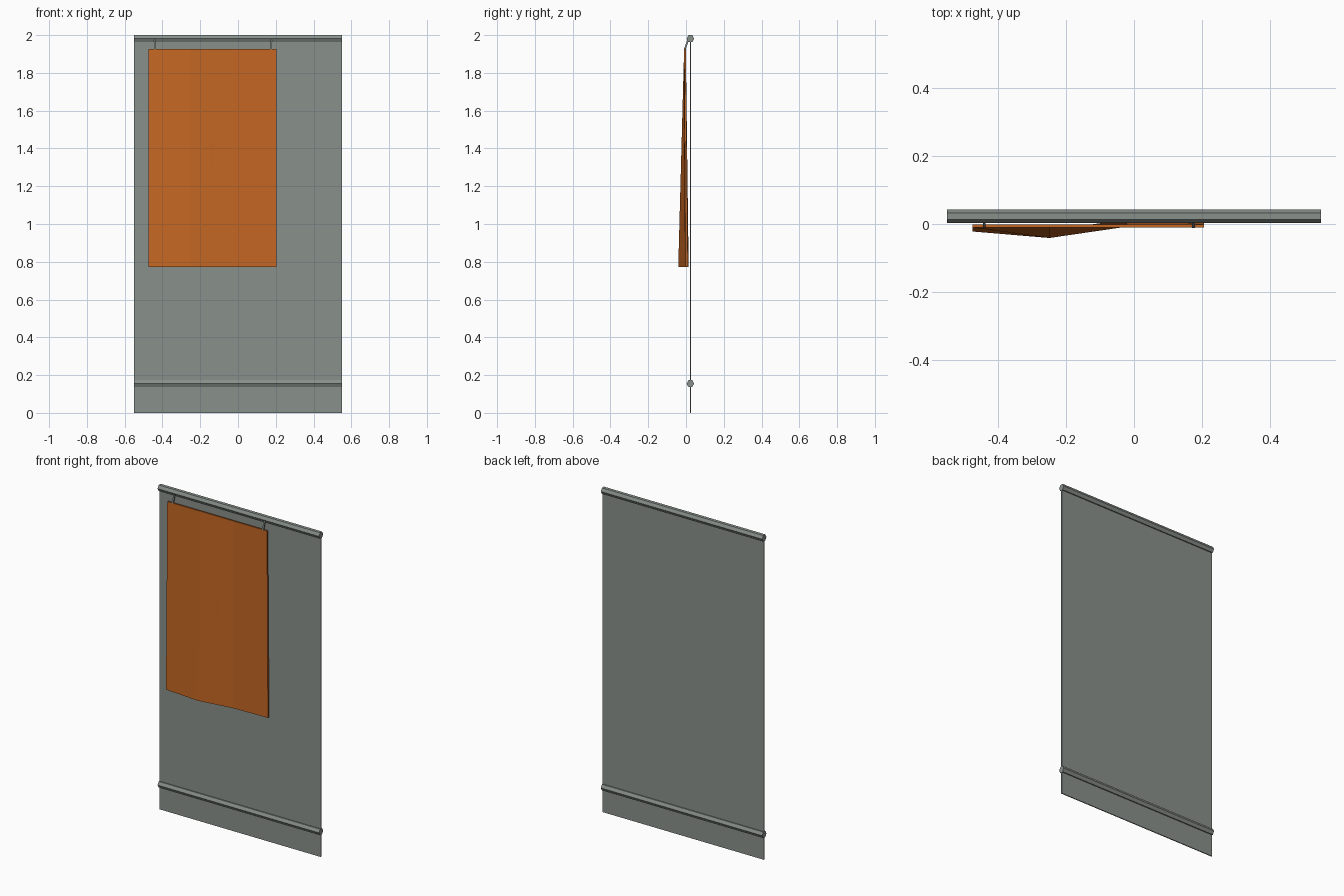
import bpy, bmesh, math
from mathutils import Vector

cube = bpy.data.objects.get("Cube")
if cube:
    bpy.data.objects.remove(cube, do_unlink=True)


def material(name, color):
    m = bpy.data.materials.new(name)
    m.use_nodes = True
    m.diffuse_color = color
    m.node_tree.nodes["Principled BSDF"].inputs["Base Color"].default_value = color
    return m


grey = material("grey", (0.25, 0.28, 0.26, 1))
orange = material("orange", (0.56, 0.135, 0.017, 1))


def add_object(name, bm, mat):
    bmesh.ops.recalc_face_normals(bm, faces=bm.faces)
    mesh = bpy.data.meshes.new(name)
    bm.to_mesh(mesh)
    bm.free()
    mesh.materials.append(mat)
    obj = bpy.data.objects.new(name, mesh)
    bpy.context.collection.objects.link(obj)
    return obj


def rod(name, start, end, radius, sides, turn=0.0):
    """Capped prism running between two points."""
    start, end = Vector(start), Vector(end)
    axis = end - start
    bm = bmesh.new()
    bmesh.ops.create_cone(bm, cap_ends=True, segments=sides, radius1=radius,
                          radius2=radius, depth=axis.length)
    for v in bm.verts:
        x, y = v.co.xy
        v.co.x = x * math.cos(turn) - y * math.sin(turn)
        v.co.y = x * math.sin(turn) + y * math.cos(turn)
    spin = axis.to_track_quat('Z', 'Y')
    for v in bm.verts:
        v.co = spin @ v.co + (start + end) / 2
    return add_object(name, bm, grey)


HALF_WIDTH = 0.55
BACK_Y = 0.023

# Backing sheet
bm = bmesh.new()
bmesh.ops.create_cube(bm, size=1)
for v in bm.verts:
    v.co = (v.co.x * 2 * HALF_WIDTH, v.co.y * 0.006 + BACK_Y, (v.co.z + 0.5) * 1.98)
add_object("backing_sheet", bm, grey)


# Hexagonal rails with one edge facing forward
def rail(name, z):
    bm = bmesh.new()
    ring = []
    for i in range(6):
        a = i * math.pi / 3
        ring.append(bm.verts.new((-HALF_WIDTH, BACK_Y + 0.02 * math.cos(a),
                                  z + 0.0215 * math.sin(a))))
    face = bm.faces.new(ring)
    out = bmesh.ops.extrude_face_region(bm, geom=[face], use_keep_orig=True)
    moved = [g for g in out["geom"] if isinstance(g, bmesh.types.BMVert)]
    bmesh.ops.translate(bm, verts=moved, vec=(2 * HALF_WIDTH, 0, 0))
    add_object(name, bm, grey)


rail("top_rail", 1.981)
rail("bottom_rail", 0.155)

# Hanging cloth: straight top edge, wavy hem, closed all round
LEFT, RIGHT, TOP, HEM = -0.475, 0.205, 1.927, 0.773
front_hem = [-0.022, -0.041, -0.008, -0.002]
back_hem = [-0.010, -0.020, 0.014, 0.010]
bm = bmesh.new()
columns = []
for i, (front, back) in enumerate(zip(front_hem, back_hem)):
    x = LEFT + (RIGHT - LEFT) * i / 3
    loop = [(-0.010, TOP), (front, HEM), (back, HEM), (-0.001, TOP)]
    columns.append([bm.verts.new((x, y, z)) for y, z in loop])
for a, b in zip(columns, columns[1:]):
    for j in range(4):
        k = (j + 1) % 4
        bm.faces.new((a[j], b[j], b[k], a[k]))
bm.faces.new(columns[0])
bm.faces.new(columns[-1])
add_object("cloth", bm, orange)

# Hangers tying the cloth to the top rail
for name, x in (("right_hanger", -0.44), ("left_hanger", 0.175)):
    rod(name, (x, -0.008, 1.922), (x, 0.012, 1.975), 0.006, 4, math.pi / 4)
